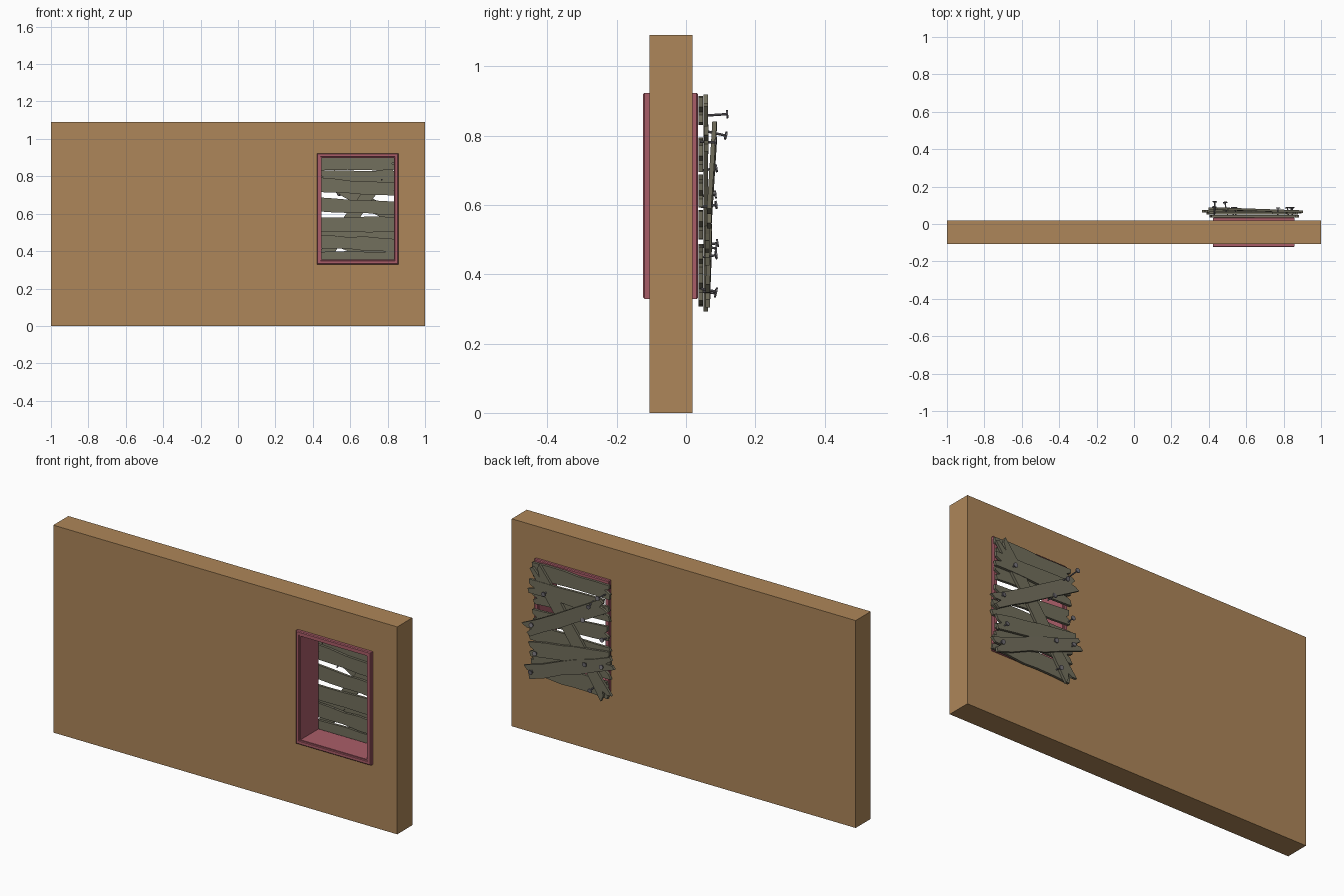
import bpy, bmesh, random
from mathutils import Vector, Matrix

if "Cube" in bpy.data.objects:
    bpy.data.objects.remove(bpy.data.objects["Cube"])

random.seed(7)


def material(name, rgb):
    m = bpy.data.materials.new(name)
    m.diffuse_color = (*rgb, 1)
    m.use_nodes = True
    m.node_tree.nodes["Principled BSDF"].inputs["Base Color"].default_value = m.diffuse_color
    return m


PLASTER = material("tan_wall", (0.42, 0.24, 0.10))
PINK = material("pink_trim", (0.40, 0.11, 0.14))
WOOD = material("weathered_wood", (0.17, 0.16, 0.11))
STEEL = material("nail_steel", (0.18, 0.17, 0.19))


def finish(bm, name, mat):
    bmesh.ops.recalc_face_normals(bm, faces=bm.faces[:])
    me = bpy.data.meshes.new(name)
    bm.to_mesh(me)
    bm.free()
    me.materials.append(mat)
    ob = bpy.data.objects.new(name, me)
    bpy.context.collection.objects.link(ob)
    return ob


def rect_ring(name, loops, mat):
    """Join rectangles (x0, x1, z0, z1, y) one after another into a closed ring."""
    bm = bmesh.new()
    rows = [[bm.verts.new(p) for p in ((a, y, c), (b, y, c), (b, y, d), (a, y, d))]
            for a, b, c, d, y in loops]
    for i, row in enumerate(rows):
        nxt = rows[(i + 1) % len(rows)]
        for k in range(4):
            j = (k + 1) % 4
            bm.faces.new((row[k], row[j], nxt[j], nxt[k]))
    return finish(bm, name, mat)


# Wall with a window opening
hole = (0.435, 0.845, 0.342, 0.912)
whole = (-1, 1, 0, 1.09)
rect_ring("wall", [(*whole, -0.106), (*whole, 0.019), (*hole, 0.019), (*hole, -0.106)], PLASTER)

# Window frame: chamfered trim lining the opening
profile = [(0, -0.120), (0.004, -0.124), (0.018, -0.124), (0.020, -0.119), (0.025, -0.119),
           (0.025, 0.030), (0.020, 0.030), (0.018, 0.035), (0.004, 0.035), (0, 0.031)]
rect_ring("window_frame",
          [(0.422 + s, 0.858 - s, 0.329 + s, 0.923 - s, y) for s, y in profile], PINK)


def plank(name, a, b, width, y0, y1=None, thick=0.013):
    """Rough board from a to b (x, z); y0 and y1 are its inner face at each end."""
    y1 = y0 if y1 is None else y1
    a, b = Vector(a), Vector(b)
    along = b - a
    n = along.normalized()
    side = Vector((-n.y, n.x))
    h = width / 2
    jit = lambda r: random.uniform(-r, r)
    ts = (0.0, 0.2, 0.42, 0.6, 0.8, 1.0)
    pts = [(t + (jit(0.03) if 0 < t < 1 else jit(0.015)), -h + jit(0.005)) for t in ts]
    # splintered far end, then back along the other edge
    pts += [(1 + jit(0.02), -h * 0.35), (0.93 + jit(0.02), -h * 0.1), (1 + jit(0.02), h * 0.3)]
    pts += [(t + jit(0.015), h + jit(0.005)) for t in reversed(ts)]
    pts += [(jit(0.02), h * 0.4), (0.06 + jit(0.02), h * 0.1), (jit(0.02), -h * 0.3)]
    bm = bmesh.new()
    inner, outer = [], []
    for t, s in pts:
        p = a + along * t + side * s
        y = y0 + (y1 - y0) * t
        inner.append(bm.verts.new((p.x, y, p.y)))
        outer.append(bm.verts.new((p.x, y + thick, p.y)))
    bm.faces.new(inner)
    bm.faces.new(outer[::-1])
    for i in range(len(pts)):
        j = (i + 1) % len(pts)
        bm.faces.new((inner[i], inner[j], outer[j], outer[i]))
    return finish(bm, name, WOOD)


# Inner layer: level boards, each (left z, right z, width)
for i, (zl, zr, w) in enumerate([(0.872, 0.872, 0.074), (0.755, 0.73, 0.072),
                                 (0.647, 0.63, 0.076), (0.545, 0.54, 0.078),
                                 (0.452, 0.433, 0.07), (0.35, 0.362, 0.082)]):
    plank(f"inner_plank_{i + 1}", (0.415 + random.uniform(-0.012, 0.012), zl),
          (0.865 + random.uniform(-0.012, 0.012), zr), w, 0.036)

# Outer layer: slanted boards nailed across
plank("long_diagonal_plank", (0.425, 0.32), (0.835, 0.895), 0.07, 0.050)
plank("upper_cross_plank", (0.43, 0.792), (0.87, 0.79), 0.08, 0.052)
plank("middle_cross_plank", (0.395, 0.53), (0.865, 0.462), 0.076, 0.055)
plank("lower_cross_plank", (0.375, 0.515), (0.88, 0.335), 0.07, 0.062, 0.056)
plank("loose_diagonal_plank", (0.42, 0.81), (0.88, 0.56), 0.07, 0.076, 0.060)


def nail(name, x, z, head_y, length=0.045):
    """Half-driven nail, slightly bent off square."""
    d = Vector((random.uniform(-0.15, 0.15), 1, random.uniform(-0.25, 0.2))).normalized()
    rot = d.to_track_quat('Z', 'Y').to_matrix().to_4x4()
    tip = Matrix.Translation((x, head_y - 0.003, z)) @ rot
    bm = bmesh.new()
    for r, depth, off in ((0.0035, length, -length / 2), (0.012, 0.005, 0)):
        bmesh.ops.create_cone(bm, cap_ends=True, segments=8, radius1=r, radius2=r,
                              depth=depth, matrix=tip @ Matrix.Translation((0, 0, off)))
    return finish(bm, name, STEEL)


# Nails (x, z, head y)
for i, (x, z, y) in enumerate([(0.432, 0.862, 0.122), (0.487, 0.80, 0.118), (0.77, 0.78, 0.088),
                               (0.54, 0.706, 0.09), (0.43, 0.63, 0.088), (0.84, 0.60, 0.09),
                               (0.82, 0.455, 0.09), (0.53, 0.475, 0.09), (0.43, 0.49, 0.094),
                               (0.845, 0.35, 0.09), (0.50, 0.345, 0.088)]):
    nail(f"nail_{i + 1}", x, z, y, 0.065 if y > 0.1 else 0.045)
